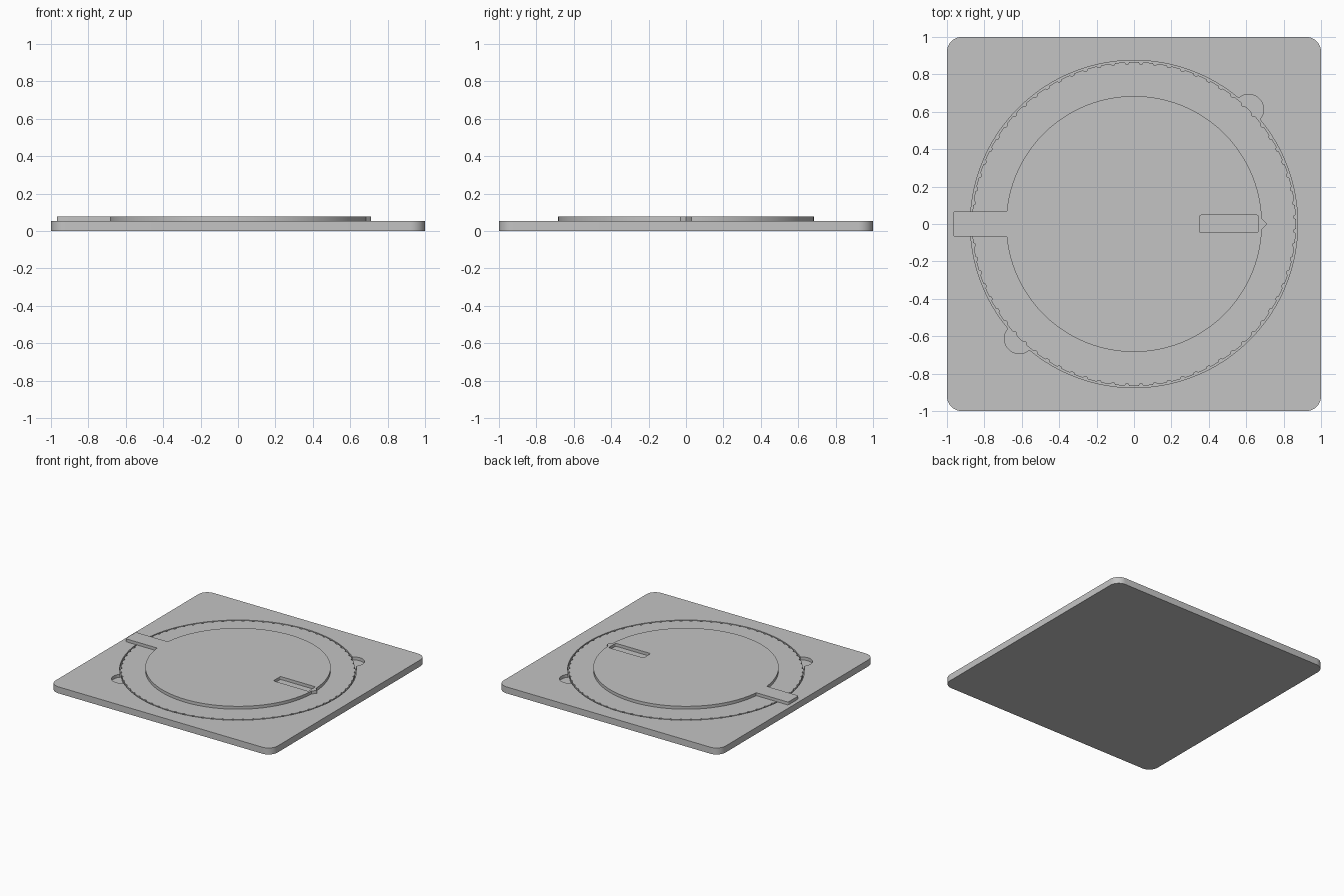
import bpy, bmesh
from math import sin, cos, pi, radians, asin

if "Cube" in bpy.data.objects:
    bpy.data.objects.remove(bpy.data.objects["Cube"])

grey = bpy.data.materials.new("plain grey")
grey.use_nodes = True
colour = (0.55, 0.55, 0.55, 1)
grey.diffuse_color = colour
grey.node_tree.nodes["Principled BSDF"].inputs["Base Color"].default_value = colour

FLOOR, BASE_TOP, PLATE_TOP = 0.028, 0.053, 0.077


def arc(radius, start, end, steps, cx=0, cy=0):
    """Points along an arc, angles in degrees, end included."""
    angles = [radians(start + (end - start) * i / steps) for i in range(steps + 1)]
    return [(cx + radius * cos(a), cy + radius * sin(a)) for a in angles]


def rounded_rect(x0, x1, y0, y1, r, steps):
    corners = [(x1 - r, y1 - r), (x0 + r, y1 - r), (x0 + r, y0 + r), (x1 - r, y0 + r)]
    points = []
    for i, (cx, cy) in enumerate(corners):
        points += arc(r, 90 * i, 90 * i + 90, steps, cx, cy)
    return points


def prism(name, outline, z0, z1):
    """Extrude a flat counter-clockwise outline upward."""
    bm = bmesh.new()
    face = bm.faces.new([bm.verts.new((x, y, z0)) for x, y in outline])
    top = bmesh.ops.extrude_face_region(bm, geom=[face])["geom"]
    for v in top:
        if isinstance(v, bmesh.types.BMVert):
            v.co.z = z1
    bmesh.ops.recalc_face_normals(bm, faces=bm.faces)
    mesh = bpy.data.meshes.new(name)
    bm.to_mesh(mesh)
    bm.free()
    mesh.materials.append(grey)
    obj = bpy.data.objects.new(name, mesh)
    bpy.context.collection.objects.link(obj)
    return obj


def activate(obj):
    bpy.ops.object.select_all(action="DESELECT")
    obj.select_set(True)
    bpy.context.view_layer.objects.active = obj


def cut(obj, outline, z0, z1):
    cutter = prism("cutter", outline, z0, z1)
    cutter.hide_render = True
    mod = obj.modifiers.new("cut", "BOOLEAN")
    mod.operation, mod.solver, mod.object = "DIFFERENCE", "EXACT", cutter
    activate(obj)
    bpy.ops.object.modifier_apply(modifier=mod.name)
    bpy.data.objects.remove(cutter)


def circle(radius, steps, cx=0, cy=0):
    return arc(radius, 0, 360, steps, cx, cy)[:-1]


# Square base with a round pocket and two finger notches
base = prism("base", rounded_rect(-1, 1, -1, 1, 0.08, 10), 0, BASE_TOP)
cut(base, circle(0.875, 144), FLOOR, 0.1)
for side in (1, -1):
    cut(base, circle(0.08, 40, side * 0.613, side * 0.613), FLOOR, 0.1)

# Dial disc with small detent dips round its rim
rim = []
for i in range(72):
    mid = 5 * i + 2.5
    for offset, radius in ((-2.5, 0.866), (-1.6, 0.866), (-0.8, 0.866), (-0.45, 0.857),
                           (0.45, 0.857), (0.8, 0.866), (1.6, 0.866)):
        a = radians(mid + offset)
        rim.append((radius * cos(a), radius * sin(a)))
dial = prism("dial_disc", rim, FLOOR + 0.0005, BASE_TOP)

# Raised plate with its pointer and handle in one outline
R, half = 0.684, 0.068
join = 180 - asin(half / R) * 180 / pi
tip = 2.4
outline = arc(R, tip, join, 90)
outline += arc(0.012, 90, 180, 4, -0.968 + 0.012, half - 0.012)
outline += arc(0.012, 180, 270, 4, -0.968 + 0.012, -half + 0.012)
outline += arc(R, -join, -tip, 90)
outline += [(0.706, -0.006), (0.71, 0), (0.706, 0.006)]
plate = prism("raised_plate", outline, BASE_TOP, PLATE_TOP)

# Window slot through the raised plate
cut(plate, rounded_rect(0.35, 0.665, -0.045, 0.047, 0.008, 4), 0.03, 0.1)

# Smooth the curved walls, keep the edges crisp
for obj in (base, dial, plate):
    activate(obj)
    bpy.ops.object.shade_smooth_by_angle(angle=radians(30))
